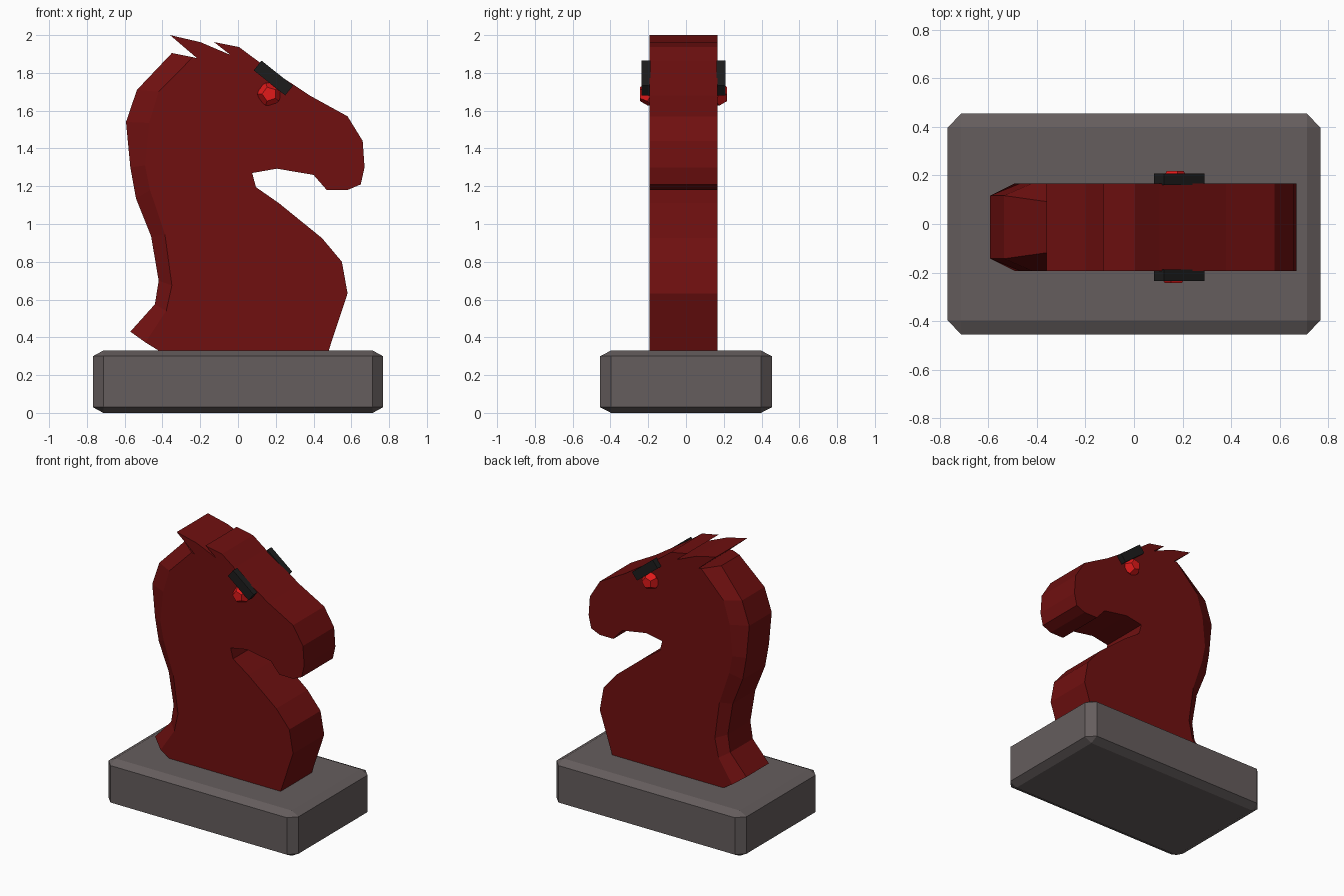
import bpy, bmesh
from math import radians
from itertools import product
from mathutils import Matrix

if "Cube" in bpy.data.objects:
    bpy.data.objects.remove(bpy.data.objects["Cube"])


def finish(bm, name, color):
    bmesh.ops.recalc_face_normals(bm, faces=bm.faces)
    mesh = bpy.data.meshes.new(name)
    bm.to_mesh(mesh)
    bm.free()
    mat = bpy.data.materials.new(name + "_color")
    mat.diffuse_color = (*color, 1)
    mat.use_nodes = True
    mat.node_tree.nodes["Principled BSDF"].inputs["Base Color"].default_value = mat.diffuse_color
    mesh.materials.append(mat)
    obj = bpy.data.objects.new(name, mesh)
    bpy.context.collection.objects.link(obj)
    return obj


def hull(bm, points):
    for p in points:
        bm.verts.new(p)
    bmesh.ops.convex_hull(bm, input=bm.verts[:])
    bmesh.ops.dissolve_limit(bm, angle_limit=radians(2), verts=bm.verts[:], edges=bm.edges[:])


# Plinth: block with chamfers on every edge
X, Y, Z = 0.768, 0.455, 0.165
a, b, c = 0.055, 0.058, 0.03
bm = bmesh.new()
hull(bm, [(sx * px, sy * py, Z + sz * pz)
          for sx, sy, sz in product((-1, 1), repeat=3)
          for px, py, pz in ((X, Y - b, Z - c), (X - a, Y, Z - c), (X - a, Y - b, Z))])
finish(bm, "plinth", (0.13, 0.11, 0.11))

# Horse body: full-width profile from the crown over the face and chest to the bottom
MID, HALF = -0.013, 0.18
front = [(-0.217, 1.878), (-0.36, 2.0), (-0.20, 1.963), (-0.04, 1.895), (-0.127, 1.963),
         (0.005, 1.937), (0.106, 1.862), (0.38, 1.68), (0.58, 1.57), (0.66, 1.44),
         (0.67, 1.30), (0.65, 1.21), (0.58, 1.18), (0.47, 1.18), (0.40, 1.26),
         (0.206, 1.293), (0.075, 1.27), (0.095, 1.195), (0.217, 1.11), (0.445, 0.925),
         (0.55, 0.80), (0.58, 0.633), (0.48, 0.33), (-0.42, 0.33)]
# Mane, bottom to top: outer ridge x, z, then the inner chamfer line x, z
mane = [(-0.57, 0.43, -0.49, 0.373), (-0.44, 0.575, -0.38, 0.54), (-0.42, 0.70, -0.35, 0.675),
        (-0.46, 0.935, -0.387, 0.945), (-0.54, 1.135, -0.466, 1.18), (-0.57, 1.30, -0.492, 1.31),
        (-0.593, 1.54, -0.47, 1.535), (-0.535, 1.71, -0.42, 1.70), (-0.35, 1.905, -0.24, 1.883)]
bm = bmesh.new()


def row(points, half):
    return [[bm.verts.new((x, MID + s * half, z)) for x, z in points] for s in (-1, 1)]


F = row(front, HALF)
I = row([m[2:] for m in mane], HALF)
O = row([m[:2] for m in mane], 0.13)
for v in (O[0][-1], O[1][-1]):
    v.co.y = MID + (v.co.y - MID) * 0.8


def strip(p, q):
    for i in range(len(p) - 1):
        bm.faces.new((p[i], p[i + 1], q[i + 1], q[i]))


strip(*F)
strip(*O)
for s in (0, 1):
    strip(I[s], O[s])
    bm.faces.new(F[s] + I[s])
for f, m in ((0, -1), (-1, 0)):
    bm.faces.new((F[0][f], I[0][m], O[0][m], O[1][m], I[1][m], F[1][f]))
finish(bm, "horse_body", (0.16, 0.005, 0.005))

# Eyes (dodecahedra) and slanted brows on both sides
for side, s in (("right", -1), ("left", 1)):
    y = MID + s * HALF
    ico = bmesh.new()
    bmesh.ops.create_icosphere(ico, subdivisions=1, radius=1)
    centres = [f.calc_center_median().normalized() * 0.064 for f in ico.faces]
    ico.free()
    bm = bmesh.new()
    hull(bm, centres)
    eye = finish(bm, side + "_eye", (0.75, 0.01, 0.01))
    eye.location = (0.166, y, 1.688)
    eye.rotation_euler.x = radians(90)

    bm = bmesh.new()
    bmesh.ops.create_cube(bm, size=1, matrix=Matrix.Diagonal((0.213, 0.048, 0.066, 1)))
    brow = finish(bm, side + "_brow", (0.012, 0.012, 0.012))
    brow.location = (0.187, y + s * 0.018, 1.773)
    brow.rotation_euler.y = radians(38.5)
